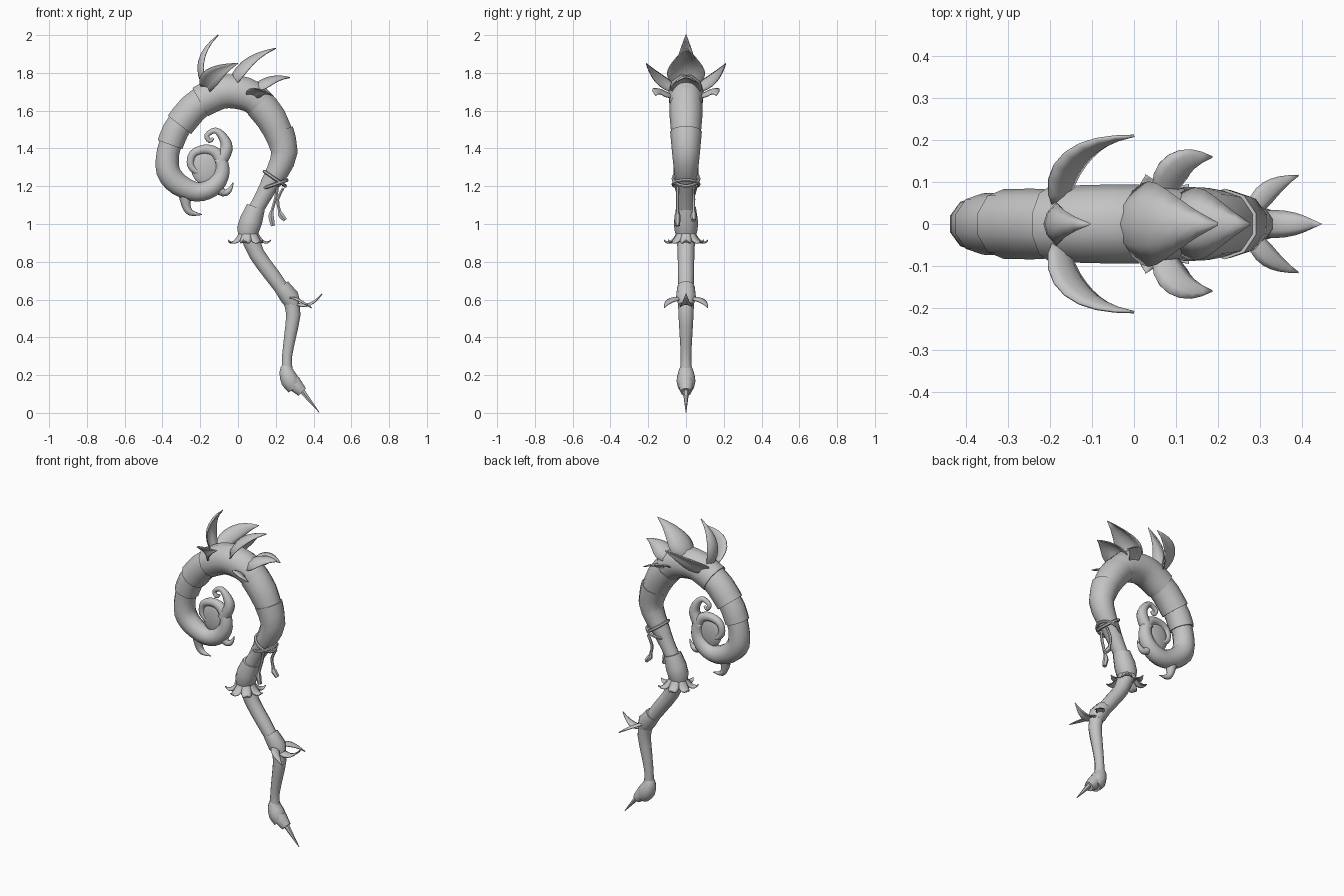
import bpy, bmesh, math
from mathutils import Vector, Matrix

if "Cube" in bpy.data.objects:
    bpy.data.objects.remove(bpy.data.objects["Cube"], do_unlink=True)

grey = bpy.data.materials.new("plain_grey")
grey.use_nodes = True
GREY = (0.55, 0.55, 0.55, 1)
grey.diffuse_color = GREY
grey.node_tree.nodes["Principled BSDF"].inputs["Base Color"].default_value = GREY
made = []


def finish(name, bm, thickness=0):
    """Turn a bmesh into a named, coloured object."""
    bmesh.ops.recalc_face_normals(bm, faces=bm.faces)
    mesh = bpy.data.meshes.new(name)
    bm.to_mesh(mesh)
    bm.free()
    mesh.materials.append(grey)
    obj = bpy.data.objects.new(name, mesh)
    bpy.context.collection.objects.link(obj)
    if thickness:
        solid = obj.modifiers.new("thickness", "SOLIDIFY")
        solid.thickness = thickness
        solid.offset = 0
    made.append(obj)
    return obj


def catmull(a, b, c, d, t):
    return 0.5 * (2 * b + (c - a) * t + (2 * a - 5 * b + 4 * c - d) * t * t
                  + (3 * b - a - 3 * c + d) * t ** 3)


def soften(knots, steps):
    """Round a path by putting extra points between its knots."""
    ext = [knots[0]] + knots + [knots[-1]]
    out = [catmull(*ext[i:i + 4], s / steps)
           for i in range(len(knots) - 1) for s in range(steps)]
    return out + [knots[-1]]


def sweep(name, points, radii, side=Vector((0, 1, 0)), sides=10, closed=False):
    """Sweep a round section of changing radius along a path."""
    bm = bmesh.new()
    rings, n = [], len(points)
    for i, p in enumerate(points):
        if closed:
            tangent = points[(i + 1) % n] - points[i - 1]
        else:
            tangent = points[min(i + 1, n - 1)] - points[max(i - 1, 0)]
        tangent.normalize()
        u = (side - tangent * side.dot(tangent)).normalized()
        v = tangent.cross(u)
        angles = [math.tau * k / sides for k in range(sides)]
        rings.append([bm.verts.new(p + radii[i] * (u * math.cos(a) + v * math.sin(a)))
                      for a in angles])
    pairs = list(zip(rings, rings[1:]))
    if closed:
        pairs.append((rings[-1], rings[0]))
    else:
        bm.faces.new(rings[0])
        bm.faces.new(rings[-1])
    for a, b in pairs:
        for k in range(sides):
            j = (k + 1) % sides
            bm.faces.new((a[k], a[j], b[j], b[k]))
    return finish(name, bm)


def tube(name, knots, steps=2, y=0, sides=10):
    """Tube in the front plane; knots are x, z, radius in hundredths."""
    path = soften([Vector(k) / 100 for k in knots], steps)
    return sweep(name, [Vector((p.x, y, p.y)) for p in path],
                 [max(p.z, 0.002) for p in path], sides=sides)


def leaf(name, base, bend, tip, across, width, cup, mirror=False, turn=None):
    """Pointed cupped blade along a bent midrib; positions in hundredths."""
    a, b, c = (Vector(p) / 100 for p in (base, bend, tip))
    bm = bmesh.new()
    rows, count = [], 9
    for i in range(count):
        t = i / (count - 1)
        p = a * (1 - t) ** 2 + b * 2 * t * (1 - t) + c * t * t
        d = ((b - a) * (1 - t) + (c - b) * t).normalized()
        w = Vector(across)
        w = (w - d * w.dot(d)).normalized()
        normal = d.cross(w)
        half = width * max(math.sin(math.pi * (0.15 + 0.85 * t ** 0.9)), 0.015)
        dip = cup * (half / width)
        rows.append([bm.verts.new(p + w * half * s - normal * dip * s * s)
                     for s in (-1, -0.5, 0, 0.5, 1)])
    for r, q in zip(rows, rows[1:]):
        for k in range(4):
            bm.faces.new((r[k], r[k + 1], q[k + 1], q[k]))
    if mirror:
        for v in bm.verts:
            v.co.y = -v.co.y
    if turn:
        bmesh.ops.transform(bm, matrix=turn, verts=bm.verts)
    return finish(name, bm, 0.006)


# Foot: spike, cup and bulb
tube("foot_spike", [(32, 14, 2), (43, 0.3, 0.2)], 1, sides=6)
tube("foot_cup", [(29, 18, 3.5), (30, 15, 4.2), (34, 11, 2.9)], 1)
tube("foot_bulb", [(26, 25, 2.8), (25.7, 22, 4), (27.5, 17, 5), (30, 13, 4)])

# Lower and middle shafts with their joints
tube("lower_shaft", [(26, 23, 3), (26, 30, 2.8), (27.5, 40, 3.3),
                     (29.3, 52, 4), (28, 59, 4.2)])
tube("knee_joint", [(29.5, 57, 4), (27.5, 61, 5.3), (23, 67, 4.6)], 1)
tube("middle_shaft", [(26, 62, 3.8), (18, 73, 4.3), (10, 84, 4.4), (6, 94, 5)])
tube("collar", [(5, 93, 5), (5.3, 97, 6.2), (7, 102, 6.3), (9.5, 109, 5.2)], 1)

# Upper shaft and overlapping sleeves of the crook
tube("upper_shaft", [(8, 105, 4.3), (13, 114, 4.5), (18, 123, 5.4)])
tube("bend_sleeve", [(16, 120, 5), (21, 128, 6.3), (24.6, 138, 7.4), (21.5, 149, 8.4)])
tube("shoulder_sleeve", [(22.5, 146, 7.6), (17.5, 156, 8.6), (11.5, 163.5, 8.8)])
tube("crown_sleeve", [(14, 161, 8), (8, 167, 9), (-1, 170, 9.4),
                      (-10, 169.5, 9.3), (-20, 164.5, 9)])
tube("back_sleeve", [(-17, 166.5, 8), (-24, 161, 8.4), (-31, 152.5, 8.3)])
tube("outer_sleeve", [(-28, 157, 7), (-33, 149.5, 7.4), (-36, 142, 7.3)])

# Coil running inward, with a rounded core and a curled tendril
tube("coil", [(-34, 147, 6.4), (-37, 138, 6.3), (-37, 128, 6.6), (-31.5, 121, 6.2),
              (-22, 117, 5.4), (-14, 119, 5), (-9, 125, 4.3), (-8.5, 132, 3.6),
              (-12, 138, 3), (-18, 139.5, 2.6), (-24, 137, 2.2), (-25, 131, 2),
              (-21, 127.5, 1.7), (-17, 131, 1.5), (-20, 134, 1)], 3)
core = bmesh.new()
bmesh.ops.create_uvsphere(core, u_segments=12, v_segments=8, radius=1)
bmesh.ops.transform(core, verts=core.verts, matrix=Matrix.Translation((-0.17, 0, 1.3))
                    @ Matrix.Diagonal((0.08, 0.02, 0.095, 1)))
finish("coil_core", core)
tube("tendril", [(-10, 132, 3.6), (-6, 140, 3.3), (-8, 146, 2.4), (-12, 149.5, 1.6),
                 (-16.5, 147, 1.3), (-15, 144, 1.2), (-13, 145.5, 0.7)], 3, sides=8)
tube("lower_thorn", [(-28, 118, 4), (-27.5, 110, 2.4), (-25, 106, 1.7), (-19, 105, 0.2)],
     3, sides=8)
tube("front_thorn", [(-12, 120, 3.2), (-7.5, 116.5, 2), (-4.5, 118, 1.3), (-2.5, 122, 0.2)],
     3, sides=8)

# Crest leaves
SIDEWAYS = (0, 1, 0)
leaf("rear_crest_leaf", (-17, 0, 170), (-28, 0, 187), (-10.5, 0, 200), SIDEWAYS, 0.05, 0.03)
leaf("great_crest_leaf", (-5, 0, 172), (-3, 0, 189), (20, 0, 193), SIDEWAYS, 0.1, 0.055)
leaf("fore_crest_leaf", (5, 0, 170), (14, 0, 181), (27.5, 0, 177.5), SIDEWAYS, 0.085, 0.05)
for flip, hand in ((False, "left"), (True, "right")):
    leaf(hand + "_rear_crest_leaf", (-17, 4, 171), (-17, 18, 180), (0, 21, 185),
         (-0.6, 0.2, 0.8), 0.05, 0.015, flip)
    leaf(hand + "_fore_crest_leaf", (7, 6, 167), (9, 16, 174), (18.5, 16, 168),
         (-0.7, 0.5, 0.5), 0.042, 0.012, flip)
    leaf(hand + "_knee_leaf", (28, 2, 61), (31, 9, 62), (39, 11.5, 55.5),
         (-0.6, 0.7, 0.2), 0.025, 0.008, flip)
leaf("knee_leaf", (27, 0, 61), (36, 0, 53), (44.5, 0, 63), SIDEWAYS, 0.032, 0.012)

# Ring of petals under the collar
for k in range(7):
    spin = Matrix.Translation((0.055, 0, 0)) @ Matrix.Rotation(math.tau * k / 7, 4, "Z")
    leaf("collar_petal", (4, 0, 97), (8, 0, 88), (12, 0, 91.5), SIDEWAYS, 0.03, 0.01,
         turn=spin)

# Cords tied round the upper shaft, with hanging tassels
for lean, height in ((0.7, 1.24), (-0.35, 1.21)):
    centre = Vector((0.195, 0, height))
    axis = Vector((lean, 0, 1)).normalized()
    out = axis.cross(Vector(SIDEWAYS))
    loop = [centre + 0.068 * (out * math.cos(a) + Vector(SIDEWAYS) * math.sin(a))
            for a in (math.tau * k / 16 for k in range(16))]
    sweep("tied_cord", loop, [0.009] * len(loop), axis, 6, True)
for y, tassel in ((-0.045, [(21, 120, 0.8), (20, 114, 0.9), (18, 107, 0.9), (17.5, 104, 1.7),
                            (18.5, 99, 1.2)]),
                  (0.04, [(24, 119, 0.8), (21, 113, 0.9), (22, 107, 0.9), (22.5, 105, 1.7),
                          (25, 102, 1.2)])):
    tube("tassel", tassel, 2, y, 6)

# Smooth shading with crisp sleeve edges
bpy.ops.object.select_all(action="DESELECT")
for obj in made:
    obj.select_set(True)
bpy.context.view_layer.objects.active = made[0]
bpy.ops.object.shade_smooth_by_angle(angle=math.radians(50))
